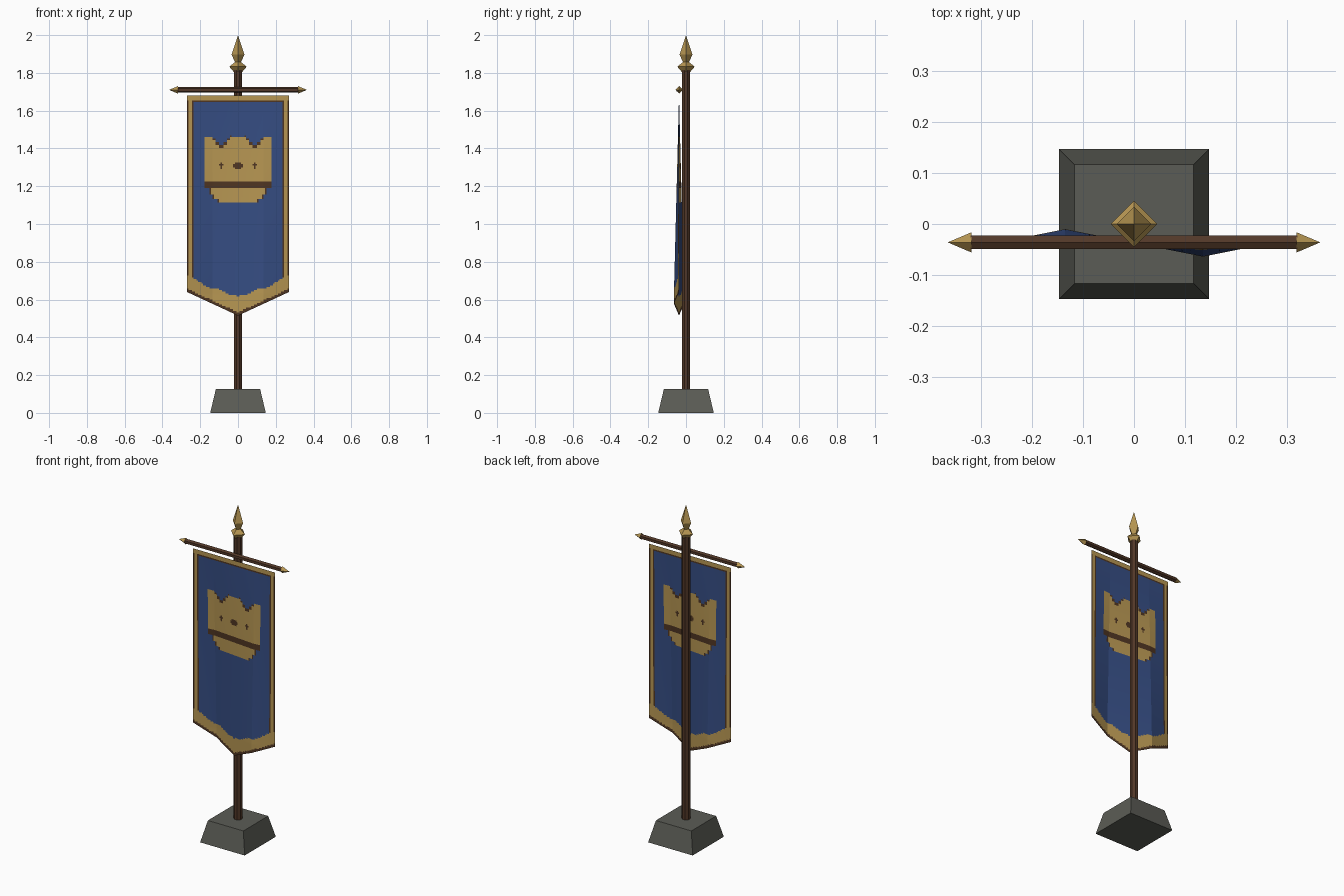
import bpy, bmesh, math
from mathutils import Matrix, Vector

if "Cube" in bpy.data.objects:
    bpy.data.objects.remove(bpy.data.objects["Cube"])


def material(name, rgb):
    m = bpy.data.materials.new(name)
    m.diffuse_color = (*rgb, 1)
    m.use_nodes = True
    m.node_tree.nodes["Principled BSDF"].inputs["Base Color"].default_value = m.diffuse_color
    return m


STONE = material("grey stone", (0.105, 0.108, 0.092))
WOOD = material("dark wood", (0.084, 0.039, 0.021))
GOLD = material("gold", (0.47, 0.305, 0.085))
BLUE = material("blue cloth", (0.036, 0.074, 0.225))
TRIM = material("brown trim", (0.078, 0.036, 0.016))


def finish(bm, name, mats):
    me = bpy.data.meshes.new(name)
    bm.to_mesh(me)
    bm.free()
    for m in mats:
        me.materials.append(m)
    ob = bpy.data.objects.new(name, me)
    bpy.context.collection.objects.link(ob)
    return ob


def lathe(name, profile, sides, mat, turn=0.0, matrix=None):
    """Stack of (radius, height) rings with flat sides and closed ends."""
    bm = bmesh.new()
    rings = []
    for r, h in profile:
        if r == 0:
            rings.append([bm.verts.new((0, 0, h))])
        else:
            angles = [turn + math.tau * i / sides for i in range(sides)]
            rings.append([bm.verts.new((r * math.cos(a), r * math.sin(a), h)) for a in angles])
    for lo, hi in zip(rings, rings[1:]):
        for i in range(sides):
            j = (i + 1) % sides
            if len(hi) == 1:
                bm.faces.new((lo[i], lo[j], hi[0]))
            else:
                bm.faces.new((lo[i], lo[j], hi[j], hi[i]))
    for ring in (rings[0], rings[-1]):
        if len(ring) > 1:
            bm.faces.new(ring)
    bmesh.ops.recalc_face_normals(bm, faces=bm.faces)
    if matrix:
        bm.transform(matrix)
    return finish(bm, name, [mat])


# Stone foot, pole and spear finial
R2 = math.sqrt(2)
lathe("base", [(0.147 * R2, 0), (0.117 * R2, 0.127)], 4, STONE, math.pi / 4)
lathe("pole", [(0.024, 0.12), (0.024, 1.815)], 8, WOOD, math.pi / 8)
lathe("finial", [(0.022, 1.805), (0.046, 1.833), (0.016, 1.857),
                 (0.034, 1.897), (0, 2.0)], 4, GOLD)

# Crossbar with pointed tips
BAR_Y, BAR_Z = -0.036, 1.71
place = Matrix.Translation((0, BAR_Y, BAR_Z))
along_x = place @ Matrix.Rotation(math.pi / 2, 4, 'Y')
lathe("crossbar", [(0.015, -0.32), (0.015, 0.32)], 6, WOOD, 0, along_x)
for side, label in ((1, "right"), (-1, "left")):
    lathe(label + "_bar_tip", [(0.02, 0.318), (0, 0.365)], 4, GOLD, 0,
          place @ Matrix.Rotation(side * math.pi / 2, 4, 'Y'))

# Banner cloth: fine sheet trimmed to a point, painted by rule
HALF, TOP, TIP = 0.27, 1.68, 0.515
SLOPE = 0.125 / HALF
NX, NZ = 64, 138
HEM = [(0, 0.618), (0.06, 0.632), (0.1, 0.655), (0.15, 0.66), (0.2, 0.69), (0.235, 0.715), (0.3, 0.73)]
B, G, T = 0, 1, 2


def hem(a):
    for (a0, z0), (a1, z1) in zip(HEM, HEM[1:]):
        if a <= a1:
            return z0 + (z1 - z0) * (a - a0) / (a1 - a0)
    return HEM[-1][1]


def crown(a, z):
    """Colour of the crown emblem, or None outside it."""
    d = abs(a - 0.087)
    top = 1.405 if d < 0.014 else 1.422 if d < 0.03 else 1.44 if d < 0.045 else 1.462
    if a < 0.18 and 1.22 <= z < top:
        gem = (a < 0.028 and abs(z - 1.31) < 0.009) or (a < 0.017 and abs(z - 1.31) < 0.015)
        plus = (d < 0.005 and abs(z - 1.31) < 0.015) or (d < 0.015 and abs(z - 1.31) < 0.005)
        return T if gem or plus else G
    if d < 0.05 and top <= z < top + 0.01:
        return T
    if a < 0.18 and 1.19 <= z < 1.22:
        return T
    if 1.118 <= z < 1.19:
        width = 0.142 if z > 1.158 else 0.125 if z > 1.132 else 0.105
        if a < width:
            return G
        if a < width + 0.008:
            return T
    return None


def paint(x, z):
    a = abs(x)
    if z - (TIP + SLOPE * a) < 0.017:
        return T
    if z < hem(a) or z > 1.652:
        return G
    if a > 0.262:
        return T
    if a > 0.245:
        return G
    if a > 0.237 or z > 1.644:
        return T
    c = crown(a, z)
    return B if c is None else c


bm = bmesh.new()
grid = [[bm.verts.new((-HALF + 2 * HALF * i / NX, 0, TIP + (TOP - TIP) * k / NZ))
         for i in range(NX + 1)] for k in range(NZ + 1)]
for k in range(NZ):
    for i in range(NX):
        bm.faces.new((grid[k][i], grid[k][i + 1], grid[k + 1][i + 1], grid[k + 1][i]))
for s in (1, -1):
    bmesh.ops.bisect_plane(bm, geom=bm.verts[:] + bm.edges[:] + bm.faces[:], dist=1e-5,
                           plane_co=Vector((0, 0, TIP)), plane_no=Vector((s * SLOPE, 0, -1)),
                           clear_outer=True)
for f in bm.faces:
    c = f.calc_center_median()
    f.material_index = paint(c.x, c.z)
# Folded wave that grows towards the bottom
for v in bm.verts:
    u = abs(v.co.x) / (HALF / 2)
    fold = (u if u < 1 else 2 - u) * (1 if v.co.x > 0 else -1)
    depth = min(1, (TOP - v.co.z) / 1.05)
    v.co.y = -0.037 - 0.027 * depth * fold
finish(bm, "banner_cloth", [BLUE, GOLD, TRIM])
